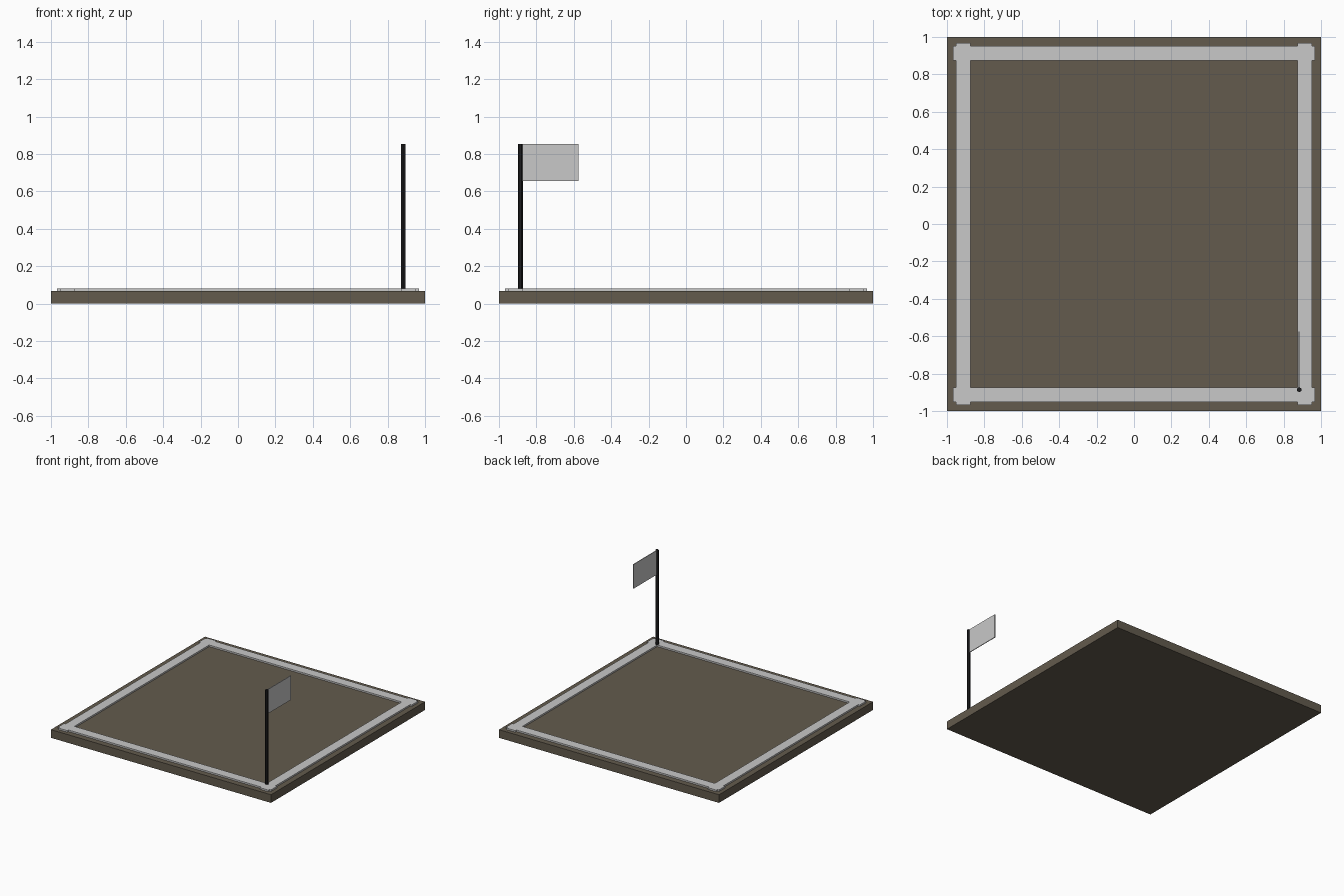
import bpy

cube = bpy.data.objects.get("Cube")
if cube:
    bpy.data.objects.remove(cube, do_unlink=True)


def material(name, rgb):
    mat = bpy.data.materials.new(name)
    mat.use_nodes = True
    colour = (*rgb, 1)
    mat.diffuse_color = colour
    mat.node_tree.nodes["Principled BSDF"].inputs["Base Color"].default_value = colour
    return mat


earth = material("earth brown", (0.125, 0.104, 0.075))
pale = material("pale grey", (0.58, 0.58, 0.58))
black = material("pole black", (0.012, 0.012, 0.013))


def box(name, low, high, mat):
    centre = [(a + b) / 2 for a, b in zip(low, high)]
    bpy.ops.mesh.primitive_cube_add(size=1, location=centre)
    obj = bpy.context.object
    obj.name = name
    obj.scale = [b - a for a, b in zip(low, high)]
    bpy.ops.object.transform_apply(location=False, rotation=False, scale=True)
    obj.data.materials.append(mat)
    return obj


# Ground slab
SLAB_TOP, STRIP_TOP = 0.067, 0.08
box("ground_slab", (-1, -1, 0), (1, 1, SLAB_TOP), earth)

# Border strips, overlapping at the corners
INNER, OUTER, END = 0.875, 0.953, 0.967
for side, sign in (("right", -1), ("left", 1)):
    a, b = sorted((sign * INNER, sign * OUTER))
    box(side + "_border", (a, -END, SLAB_TOP), (b, END, STRIP_TOP), pale)
for side, sign in (("front", -1), ("back", 1)):
    a, b = sorted((sign * INNER, sign * OUTER))
    box(side + "_border", (-END, a, SLAB_TOP), (END, b, STRIP_TOP), pale)

# Six-sided flag pole
POLE_X, POLE_Y, POLE_TOP = 0.883, -0.886, 0.855
bpy.ops.mesh.primitive_cylinder_add(
    vertices=6, radius=0.0135, depth=POLE_TOP - SLAB_TOP,
    location=(POLE_X, POLE_Y, (POLE_TOP + SLAB_TOP) / 2))
pole = bpy.context.object
pole.name = "flag_pole"
pole.data.materials.append(black)

# Thin flag pointing to the back
box("flag", (POLE_X - 0.003, POLE_Y, 0.655),
    (POLE_X + 0.003, -0.576, POLE_TOP - 0.001), pale)
